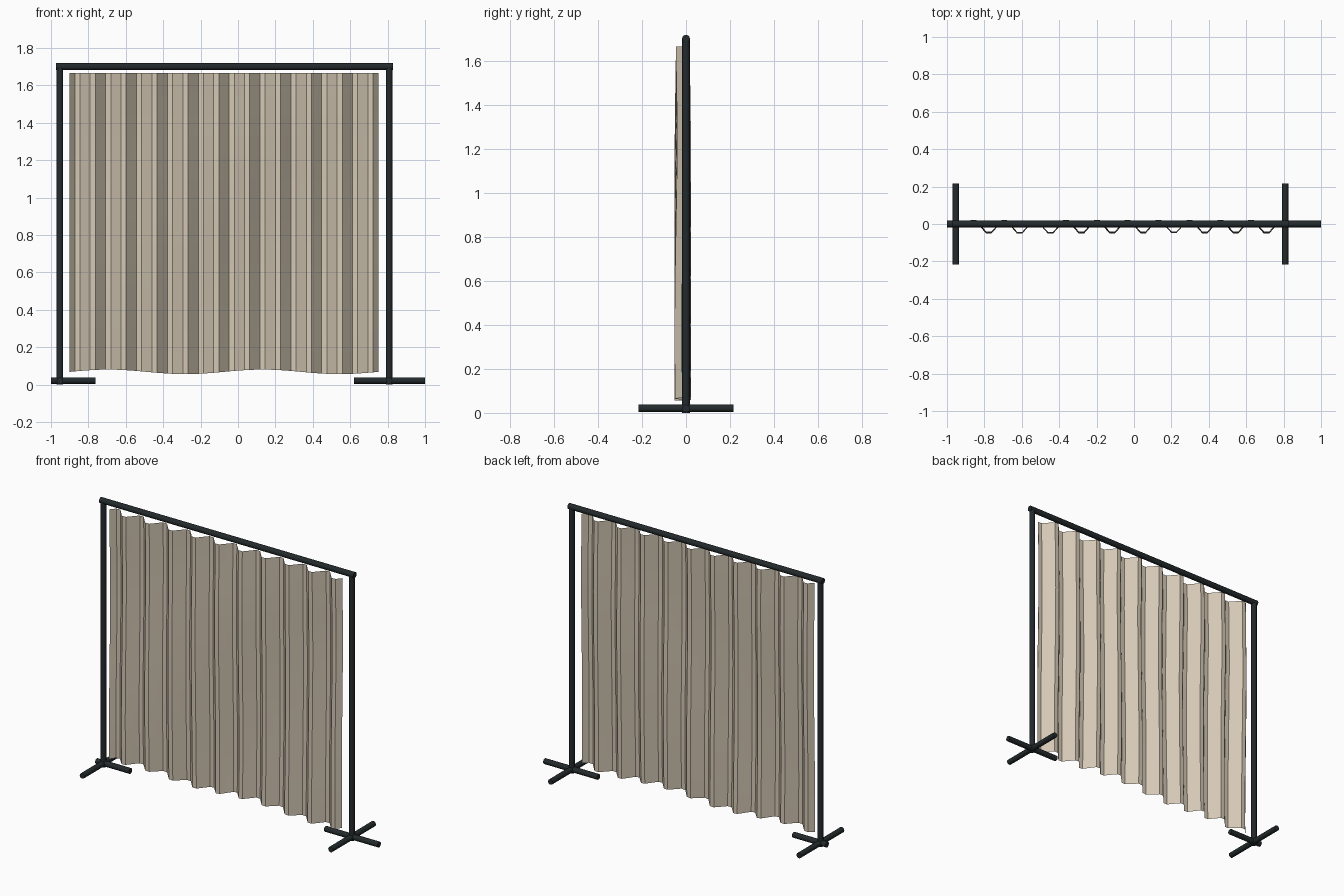
import bpy, bmesh, math
from mathutils import Vector

if "Cube" in bpy.data.objects:
    bpy.data.objects.remove(bpy.data.objects["Cube"])


def material(name, rgb):
    m = bpy.data.materials.new(name)
    m.diffuse_color = (*rgb, 1)
    m.use_nodes = True
    m.node_tree.nodes["Principled BSDF"].inputs["Base Color"].default_value = m.diffuse_color
    return m


metal = material("dark metal", (0.017, 0.023, 0.025))
cloth = material("beige cloth", (0.66, 0.58, 0.46))


def tube(name, a, b, r=0.0175, sides=12):
    a, b = Vector(a), Vector(b)
    bpy.ops.mesh.primitive_cylinder_add(vertices=sides, radius=r, depth=(b - a).length,
                                        location=(a + b) / 2)
    ob = bpy.context.object
    ob.name = name
    ob.rotation_euler = (b - a).to_track_quat('Z', 'Y').to_euler()
    ob.data.materials.append(metal)
    bpy.ops.object.shade_smooth_by_angle(angle=math.radians(35))
    return ob


# Frame: two posts, top rail, crossed feet
LEFT, RIGHT, TOP = -0.952, 0.808, 1.70
FOOT_Z = 0.021
tube("top_rail", (-0.972, 0, TOP), (0.828, 0, TOP), 0.018)
for side, x, x0, x1 in (("left", LEFT, -1.0, -0.762), ("right", RIGHT, 0.62, 1.0)):
    tube(side + "_post", (x, 0, 0), (x, 0, TOP))
    tube(side + "_foot_long", (x, -0.217, FOOT_Z), (x, 0.217, FOOT_Z))
    tube(side + "_foot_cross", (x0, 0, FOOT_Z), (x1, 0, FOOT_Z))

# Curtain: pleated sheet, ten folds of six facets, gently swaying down its height
COLS, ROWS, FOLDS = 60, 14, 10
X0, WIDTH, Z_TOP = -0.90, 1.65, 1.665
bm = bmesh.new()
grid = []
for j in range(ROWS + 1):
    v = j / ROWS
    row = []
    for i in range(COLS + 1):
        u = i / COLS
        hem = 0.068 + 0.012 * math.sin(4 * math.pi * u)
        fold = 0.036 * math.sin(2 * math.pi * FOLDS * u)
        sway = 0.006 * math.sin(5 * v + 7 * u) * min(1, 4 * v)
        row.append(bm.verts.new((X0 + WIDTH * u, -0.0145 + fold + sway,
                                 Z_TOP + (hem - Z_TOP) * v)))
    grid.append(row)
for a, b in zip(grid, grid[1:]):
    for i in range(COLS):
        bm.faces.new((a[i], b[i], b[i + 1], a[i + 1]))
mesh = bpy.data.meshes.new("curtain")
bm.to_mesh(mesh)
bm.free()
mesh.materials.append(cloth)
curtain = bpy.data.objects.new("curtain", mesh)
bpy.context.collection.objects.link(curtain)
